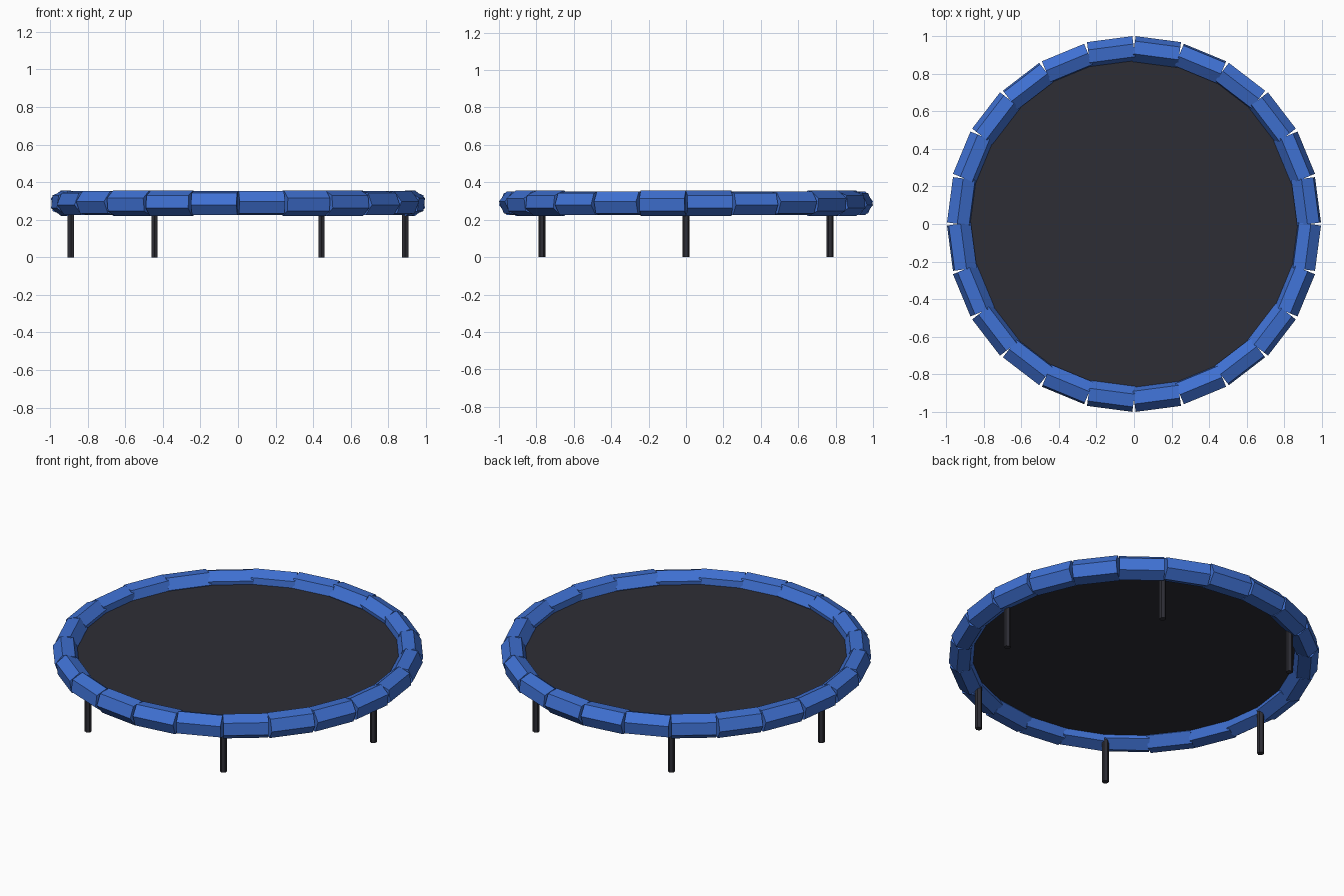
import bpy
from math import cos, sin, tau
from mathutils import Vector

cube = bpy.data.objects.get("Cube")
if cube:
    bpy.data.objects.remove(cube, do_unlink=True)

RING_Z = 0.288       # height of the padded ring's centre line
RING_RADIUS = 0.932
PAD_RADIUS = 0.069
PADS = 24
LEGS = 6


def make_material(name, rgb):
    mat = bpy.data.materials.new(name)
    mat.use_nodes = True
    color = (*rgb, 1.0)
    mat.diffuse_color = color
    bsdf = next(n for n in mat.node_tree.nodes if n.type == "BSDF_PRINCIPLED")
    bsdf.inputs["Base Color"].default_value = color
    return mat


def on_circle(radius, turn, z):
    return Vector((radius * cos(turn * tau), radius * sin(turn * tau), z))


def rod(name, start, end, radius, sides, material):
    """Prism between two points, turned by the shortest rotation from z."""
    axis = end - start
    bpy.ops.mesh.primitive_cylinder_add(vertices=sides, radius=radius, depth=axis.length,
                                        location=(start + end) / 2)
    obj = bpy.context.object
    obj.name = name
    obj.rotation_mode = "QUATERNION"
    obj.rotation_quaternion = Vector((0, 0, 1)).rotation_difference(axis)
    obj.data.materials.append(material)
    return obj


blue = make_material("pad_blue", (0.05, 0.165, 0.65))
charcoal = make_material("charcoal", (0.027, 0.027, 0.036))

# Ring of straight hexagonal pads
for i in range(PADS):
    rod(f"edge_pad_{i + 1}", on_circle(RING_RADIUS, i / PADS, RING_Z),
        on_circle(RING_RADIUS, (i + 1) / PADS, RING_Z), PAD_RADIUS, 6, blue)

# Jumping mat
rod("jumping_mat", Vector((0, 0, RING_Z - 0.005)), Vector((0, 0, RING_Z + 0.005)),
    0.88, 48, charcoal)

# Legs
for i in range(LEGS):
    rod(f"leg_{i + 1}", on_circle(0.89, i / LEGS, 0),
        on_circle(0.89, i / LEGS, RING_Z), 0.019, 6, charcoal)
